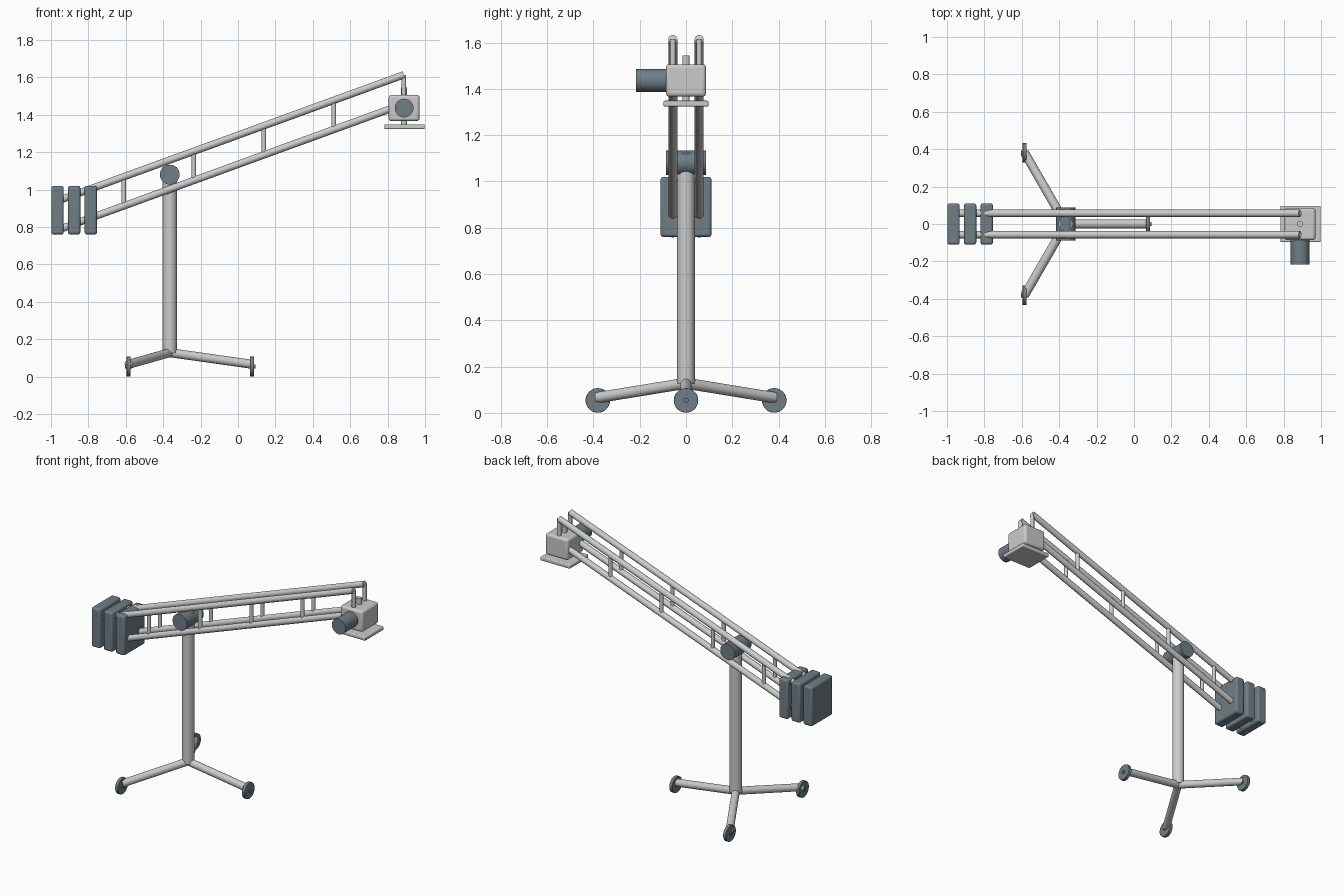
import bpy, math
from mathutils import Vector

if "Cube" in bpy.data.objects:
    bpy.data.objects.remove(bpy.data.objects["Cube"])

dark = bpy.data.materials.new("dark_metal")
dark.diffuse_color = (0.16, 0.21, 0.24, 1)
dark.use_nodes = True
dark.node_tree.nodes["Principled BSDF"].inputs["Base Color"].default_value = dark.diffuse_color


def finish(ob, name, mat=None, bevel=0.0):
    ob.name = name
    if mat:
        ob.data.materials.append(mat)
    if bevel:
        m = ob.modifiers.new("Bevel", 'BEVEL')
        m.width = bevel
        m.segments = 3
        m.limit_method = 'ANGLE'
    bpy.ops.object.shade_smooth_by_angle(angle=math.radians(35))
    return ob


def rod(name, a, b, r, mat=None, bevel=0.0):
    """Cylinder from point a to point b."""
    a, b = Vector(a), Vector(b)
    d = b - a
    bpy.ops.mesh.primitive_cylinder_add(vertices=32, radius=r, depth=d.length, location=(a + b) / 2)
    ob = bpy.context.object
    ob.rotation_euler = d.to_track_quat('Z', 'Y').to_euler()
    return finish(ob, name, mat, bevel)


def box(name, center, size, mat=None, bevel=0.0):
    bpy.ops.mesh.primitive_cube_add(size=1, location=center)
    ob = bpy.context.object
    ob.scale = size
    bpy.ops.object.transform_apply(location=False, rotation=False, scale=True)
    return finish(ob, name, mat, bevel)


PX, PZ = -0.365, 1.08            # pivot position
SLOPE = math.tan(math.radians(20))
HALF = 0.078                     # half the vertical gap between rails
X0, X1 = -0.985, 0.887           # arm ends


def arm_z(x):
    return PZ + (x - PX) * SLOPE


# Column and pivot drum
rod("column", (PX, 0, 0.125), (PX, 0, 1.122), 0.038)
rod("pivot_drum", (PX, -0.087, PZ), (PX, 0.087, PZ), 0.053, dark)

# Three legs with wheels that all roll sideways
for i in range(3):
    a = i * math.tau / 3
    ex, ey = PX + 0.44 * math.cos(a), 0.44 * math.sin(a)
    rod(f"leg_{i + 1}", (PX, 0, 0.128), (ex, ey, 0.066), 0.024)
    rod(f"wheel_{i + 1}", (ex - 0.011, ey, 0.054), (ex + 0.011, ey, 0.054), 0.053, dark, 0.003)
    rod(f"axle_{i + 1}", (ex - 0.018, ey, 0.054), (ex + 0.018, ey, 0.054), 0.011, dark)

# Two ladder-like sides of the arm
for side, y in (("front", -0.057), ("back", 0.057)):
    for level, dz in (("lower", -HALF), ("upper", HALF)):
        rod(f"{side}_{level}_rail", (X0, y, arm_z(X0) + dz), (X1, y, arm_z(X1) + dz), 0.0195)
    for k in range(6):
        x = X0 + (X1 - X0) * k / 5
        rod(f"{side}_post_{k + 1}", (x, y, arm_z(x) - HALF), (x, y, arm_z(x) + HALF), 0.0125)

# Counterweights
for k, x in enumerate((-0.965, -0.876, -0.787)):
    box(f"counterweight_{k + 1}", (x, 0, 0.89), (0.066, 0.22, 0.26), dark, 0.012)

# Camera head: housing, motor, spindle and mounting plate
HX, HZ = 0.888, 1.436
box("head_housing", (HX, 0, HZ), (0.165, 0.173, 0.14), None, 0.015)
rod("head_motor", (HX, -0.217, HZ), (HX, -0.06, HZ), 0.05, dark)
rod("head_spindle", (HX, 0, 1.33), (HX, 0, 1.545), 0.016)
box("mounting_plate", (HX + 0.002, 0, 1.336), (0.216, 0.194, 0.025), None, 0.006)
